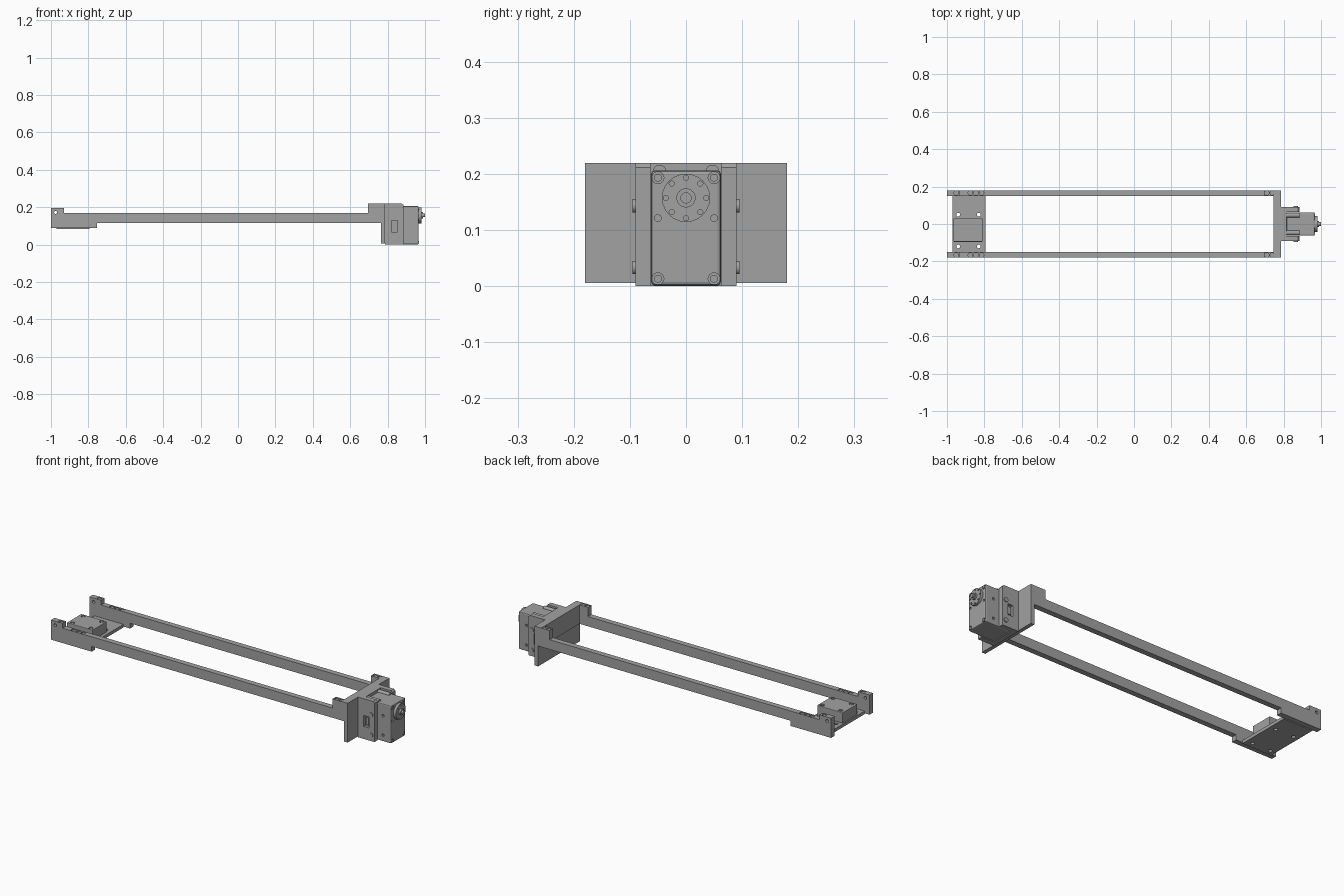
import bpy, bmesh, math
from mathutils import Matrix, Vector

default = bpy.data.objects.get("Cube")
if default:
    bpy.data.objects.remove(default)


def material(name, v):
    m = bpy.data.materials.new(name)
    m.use_nodes = True
    m.diffuse_color = (v, v, v, 1)
    m.node_tree.nodes["Principled BSDF"].inputs["Base Color"].default_value = (v, v, v, 1)
    return m


GREY = material("machined grey", 0.36)


def finish(name, bm, bevel=0):
    bmesh.ops.recalc_face_normals(bm, faces=bm.faces)
    mesh = bpy.data.meshes.new(name)
    bm.to_mesh(mesh)
    bm.free()
    mesh.materials.append(GREY)
    ob = bpy.data.objects.new(name, mesh)
    bpy.context.collection.objects.link(ob)
    if bevel:
        mod = ob.modifiers.new("edge", "BEVEL")
        mod.width, mod.segments = bevel, 2
    return ob


def box(name, x, y, z, bevel=0):
    bm = bmesh.new()
    size = Matrix.Diagonal((x[1] - x[0], y[1] - y[0], z[1] - z[0], 1))
    mid = Matrix.Translation((sum(x) / 2, sum(y) / 2, sum(z) / 2))
    bmesh.ops.create_cube(bm, size=1, matrix=mid @ size)
    return finish(name, bm, bevel)


def extrude_y(name, outline, y0, y1):
    """Solid from an x-z outline."""
    bm = bmesh.new()
    face = bm.faces.new([bm.verts.new((x, y0, z)) for x, z in outline])
    new = bmesh.ops.extrude_face_region(bm, geom=[face])["geom"]
    verts = [v for v in new if isinstance(v, bmesh.types.BMVert)]
    bmesh.ops.translate(bm, verts=verts, vec=(0, y1 - y0, 0))
    return finish(name, bm)


def add_cylinder(bm, at, r, depth, axis):
    turn = Vector((0, 0, 1)).rotation_difference(Vector(axis)).to_matrix().to_4x4()
    bmesh.ops.create_cone(bm, cap_ends=True, segments=24, radius1=r, radius2=r,
                          depth=depth, matrix=Matrix.Translation(at) @ turn)


def cylinders(name, points, r, depth, axis):
    bm = bmesh.new()
    for p in points:
        add_cylinder(bm, p, r, depth, axis)
    ob = finish(name, bm)
    for poly in ob.data.polygons:
        poly.use_smooth = len(poly.vertices) == 4
    for e in ob.data.edges:
        a, b = (ob.data.vertices[i].co for i in e.vertices)
        e.use_edge_sharp = abs((a - b).normalized().dot(Vector(axis))) < 0.5
    return ob


def cut(ob, cutter):
    mod = ob.modifiers.new("cut", "BOOLEAN")
    mod.object, mod.solver = cutter, "EXACT"
    cutter.hide_render = True
    cutter.hide_set(True)


X, Y, Z = (1, 0, 0), (0, 1, 0), (0, 0, 1)

# Long side rails with raised ends and counterbored screws
rail_outline = [(-1, 0.09), (-0.755, 0.09), (-0.755, 0.118), (0.765, 0.118), (0.765, 0.221),
                (0.695, 0.221), (0.695, 0.171), (-0.93, 0.171), (-0.93, 0.197), (-1, 0.197)]
for side, s in (("right", -1), ("left", 1)):
    rail = extrude_y(side + "_rail", rail_outline, s * 0.15, s * 0.18)
    tops = [(-0.95, 0.197), (-0.875, 0.171), (-0.845, 0.171), (-0.815, 0.171),
            (0.71, 0.221), (0.74, 0.221)]
    pts = [(x, s * 0.166, z) for x, z in tops]
    cut(rail, cylinders(side + "_rail_bore_cutter", pts, 0.012, 0.02, Z))
    cut(rail, cylinders(side + "_post_hole_cutter", [(-0.975, s * 0.165, 0.175)], 0.008, 0.1, Y))
    cylinders(side + "_rail_screws", [(x, y, z - 0.008) for x, y, z in pts], 0.008, 0.01, Z)

# Idler end: deck joining the rails, with a mounted block
deck = box("end_deck", (-0.97, -0.795), (-0.152, 0.152), (0.085, 0.102))
cut(deck, cylinders("deck_hole_cutter", [(x, y, 0.09) for x in (-0.94, -0.83) for y in (0.05, -0.12)],
                    0.01, 0.1, Z))
block = box("idler_block", (-0.965, -0.81), (-0.095, 0.03), (0.102, 0.16), 0.003)
screws = [(x, y, 0.16) for x in (-0.94, -0.83) for y in (0.013, -0.08)]
cut(block, cylinders("block_bore_cutter", screws, 0.011, 0.016, Z))
cylinders("block_screws", [(x, y, 0.155) for x, y, z in screws], 0.007, 0.008, Z)

# Cross plate at the drive end
extrude_y("cross_plate", [(0.765, 0.007), (0.786, 0.007), (0.786, 0.221), (0.746, 0.221),
                          (0.746, 0.118), (0.765, 0.118)], -0.18, 0.18)

# Motor bracket: back web and two side flanges with windows
box("bracket_web", (0.786, 0.815), (-0.09, 0.09), (0.002, 0.221))
for side, s in (("right", -1), ("left", 1)):
    lo, hi = sorted((s * 0.063, s * 0.09))
    flange = extrude_y(side + "_bracket_flange",
                       [(0.815, 0.002), (0.885, 0.002), (0.885, 0.213), (0.877, 0.221),
                        (0.815, 0.221)], lo, hi)
    w = sorted((s * 0.075, s * 0.12))
    cut(flange, box(side + "_window_cutter", (0.82, 0.852), w, (0.07, 0.13)))
    box(side + "_window_bar", (0.828, 0.845), sorted((s * 0.07, s * 0.083)), (0.08, 0.12))
    cylinders(side + "_flange_screws", [(0.865, s * 0.091, z) for z in (0.035, 0.145)],
              0.012, 0.008, Y)

# Motor body with side holes and face screws
motor = box("motor_body", (0.815, 0.966), (-0.062, 0.062), (0.003, 0.208), 0.006)
cut(motor, cylinders("motor_side_hole_cutter",
                     [(0.917, y, z) for y in (-0.062, 0.062) for z in (0.037, 0.144)],
                     0.007, 0.016, Y))
corners = [(y, z) for y in (-0.05, 0.05) for z in (0.015, 0.195)]
cut(motor, cylinders("face_bore_cutter", [(0.966, y, z) for y, z in corners], 0.0105, 0.012, X))
cut(motor, cylinders("face_hole_cutter", [(0.966, y, 0.123) for y in (-0.05, 0.05)],
                     0.006, 0.02, X))
cylinders("face_screws", [(0.963, y, z) for y, z in corners], 0.007, 0.008, X)
cylinders("motor_top_bosses", [(0.85, y, 0.206) for y in (-0.047, 0.047)], 0.012, 0.07, X)

# Output horn: disc with ring of holes, hub and shaft tip
axis_z = 0.159
horn = cylinders("output_disc", [(0.972, 0, axis_z)], 0.043, 0.016, X)
ring = [(0.98, 0.036 * math.cos(i * math.pi / 4), axis_z + 0.036 * math.sin(i * math.pi / 4))
        for i in range(8)]
cut(horn, cylinders("disc_hole_cutter", ring, 0.0045, 0.02, X))
cylinders("output_hub", [(0.983, 0, axis_z)], 0.017, 0.014, X)
cylinders("shaft_tip", [(0.992, 0, axis_z)], 0.01, 0.016, X)

# Stand the model exactly on the ground
for ob in bpy.context.collection.objects:
    if ob.type == "MESH" and ob.data.materials and ob.data.materials[0] == GREY:
        ob.location.z -= 0.002
